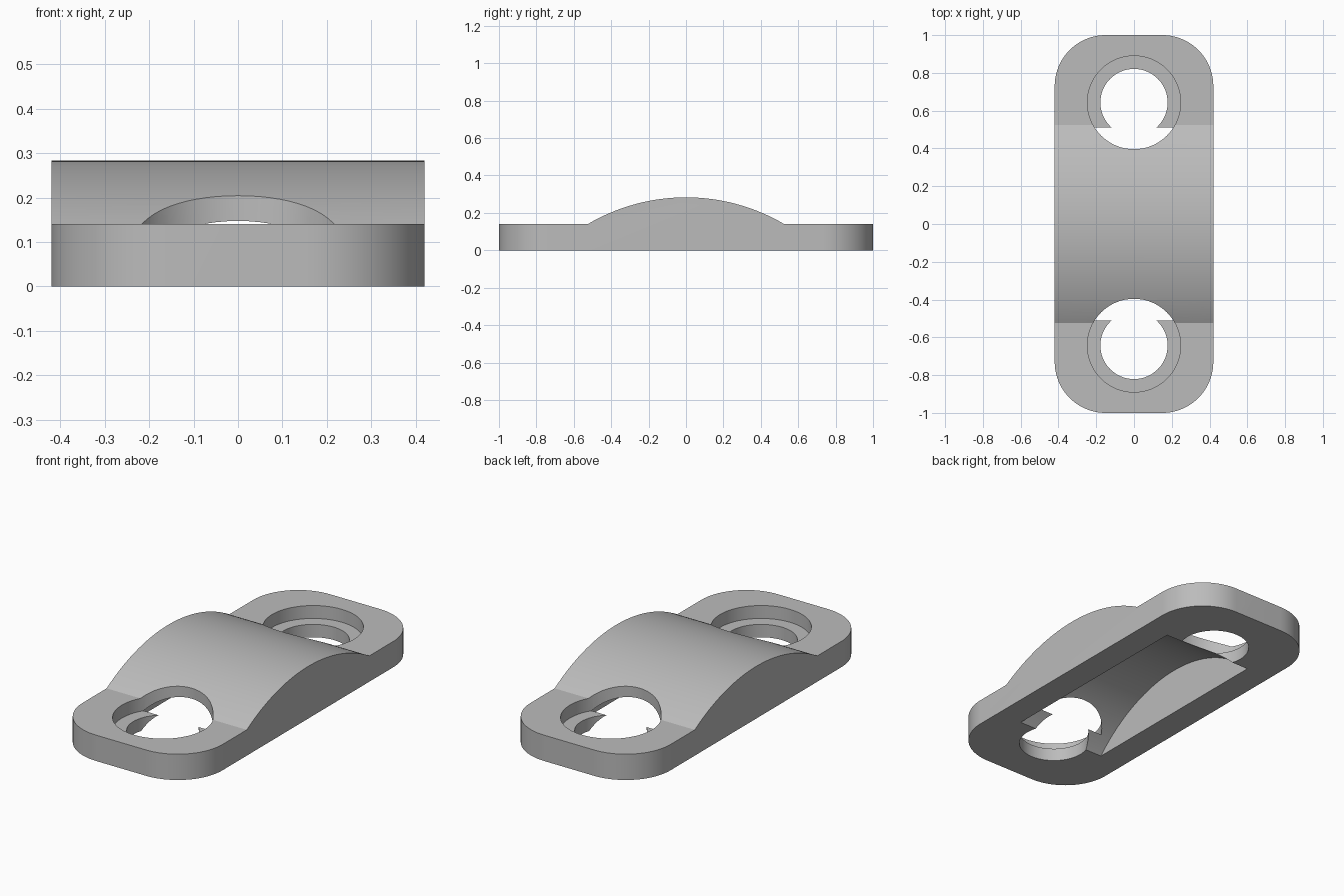
import bpy
import bmesh
import math
from mathutils import Vector

cube = bpy.data.objects.get("Cube")
if cube:
    bpy.data.objects.remove(cube, do_unlink=True)

HALF_LENGTH, HALF_WIDTH, CORNER = 1.0, 0.42, 0.27
PLATE_TOP, ARCH_TOP, ARCH_END = 0.14, 0.283, 0.525
HOLE_Y, HOLE_R, RECESS_R, RECESS_FLOOR = 0.643, 0.178, 0.247, 0.07
CAVITY_HALF_WIDTH, CAVITY_R, CAVITY_CENTRE = 0.27, 0.816, -0.566

metal = bpy.data.materials.new("plain grey")
metal.use_nodes = True
metal.diffuse_color = (0.5, 0.5, 0.5, 1)
metal.node_tree.nodes["Principled BSDF"].inputs["Base Color"].default_value = (0.5, 0.5, 0.5, 1)


def arc(cx, cy, radius, start, end, steps):
    """Points along a circular arc, angles in radians."""
    angles = [start + (end - start) * i / steps for i in range(steps + 1)]
    return [(cx + radius * math.cos(a), cy + radius * math.sin(a)) for a in angles]


def prism(name, points, low, high, along_x=False):
    """Extrude a closed outline along z, or a y-z outline along x."""
    bm = bmesh.new()
    place = (lambda p, d: (d, *p)) if along_x else (lambda p, d: (*p, d))
    face = bm.faces.new([bm.verts.new(place(p, low)) for p in points])
    grown = bmesh.ops.extrude_face_region(bm, geom=[face])["geom"]
    step = high - low
    move = Vector((step, 0, 0)) if along_x else Vector((0, 0, step))
    bmesh.ops.translate(bm, vec=move, verts=[v for v in grown if isinstance(v, bmesh.types.BMVert)])
    bmesh.ops.recalc_face_normals(bm, faces=bm.faces)
    mesh = bpy.data.meshes.new(name)
    bm.to_mesh(mesh)
    bm.free()
    mesh.materials.append(metal)
    obj = bpy.data.objects.new(name, mesh)
    bpy.context.collection.objects.link(obj)
    return obj


def combine(target, tool, operation):
    """Apply a boolean and discard the tool shape."""
    mod = target.modifiers.new("cut", 'BOOLEAN')
    mod.operation, mod.object, mod.solver = operation, tool, 'EXACT'
    bpy.context.view_layer.update()
    graph = bpy.context.evaluated_depsgraph_get()
    result = bpy.data.meshes.new_from_object(target.evaluated_get(graph))
    target.modifiers.clear()
    target.data = result
    bpy.data.objects.remove(tool, do_unlink=True)


# Side profile: flat end tabs with a raised arch between them
rise = ARCH_TOP - PLATE_TOP
arch_r = (ARCH_END ** 2 + rise ** 2) / (2 * rise)
sweep = math.asin(ARCH_END / arch_r)
arch = arc(0, ARCH_TOP - arch_r, arch_r, math.pi / 2 - sweep, math.pi / 2 + sweep, 48)
profile = [(-HALF_LENGTH, 0), (HALF_LENGTH, 0), (HALF_LENGTH, PLATE_TOP)]
profile += arch + [(-HALF_LENGTH, PLATE_TOP)]
bracket = prism("arched_bracket", profile, -HALF_WIDTH, HALF_WIDTH, along_x=True)

# Rounded outline seen from above
outline = []
for i, (sx, sy) in enumerate([(1, 1), (-1, 1), (-1, -1), (1, -1)]):
    outline += arc(sx * (HALF_WIDTH - CORNER), sy * (HALF_LENGTH - CORNER), CORNER,
                   i * math.pi / 2, (i + 1) * math.pi / 2, 20)
combine(bracket, prism("outline_cutter", outline, -0.1, 0.5), 'INTERSECT')

# Arched channel hollowed out of the underside
half = math.acos((-0.05 - CAVITY_CENTRE) / CAVITY_R)
channel = arc(0, CAVITY_CENTRE, CAVITY_R, math.pi / 2 - half, math.pi / 2 + half, 48)
combine(bracket, prism("channel_cutter", channel, -CAVITY_HALF_WIDTH, CAVITY_HALF_WIDTH,
                       along_x=True), 'DIFFERENCE')

# Screw hole and wider recess at each end
for side in (-1, 1):
    for radius, floor in ((HOLE_R, -0.1), (RECESS_R, RECESS_FLOOR)):
        circle = arc(0, side * HOLE_Y, radius, 0, 2 * math.pi, 64)[:-1]
        combine(bracket, prism("hole_cutter", circle, floor, 0.5), 'DIFFERENCE')

# Smooth curves, crisp edges
bpy.ops.object.select_all(action='DESELECT')
bracket.select_set(True)
bpy.context.view_layer.objects.active = bracket
bpy.ops.object.shade_smooth_by_angle(angle=math.radians(20))
